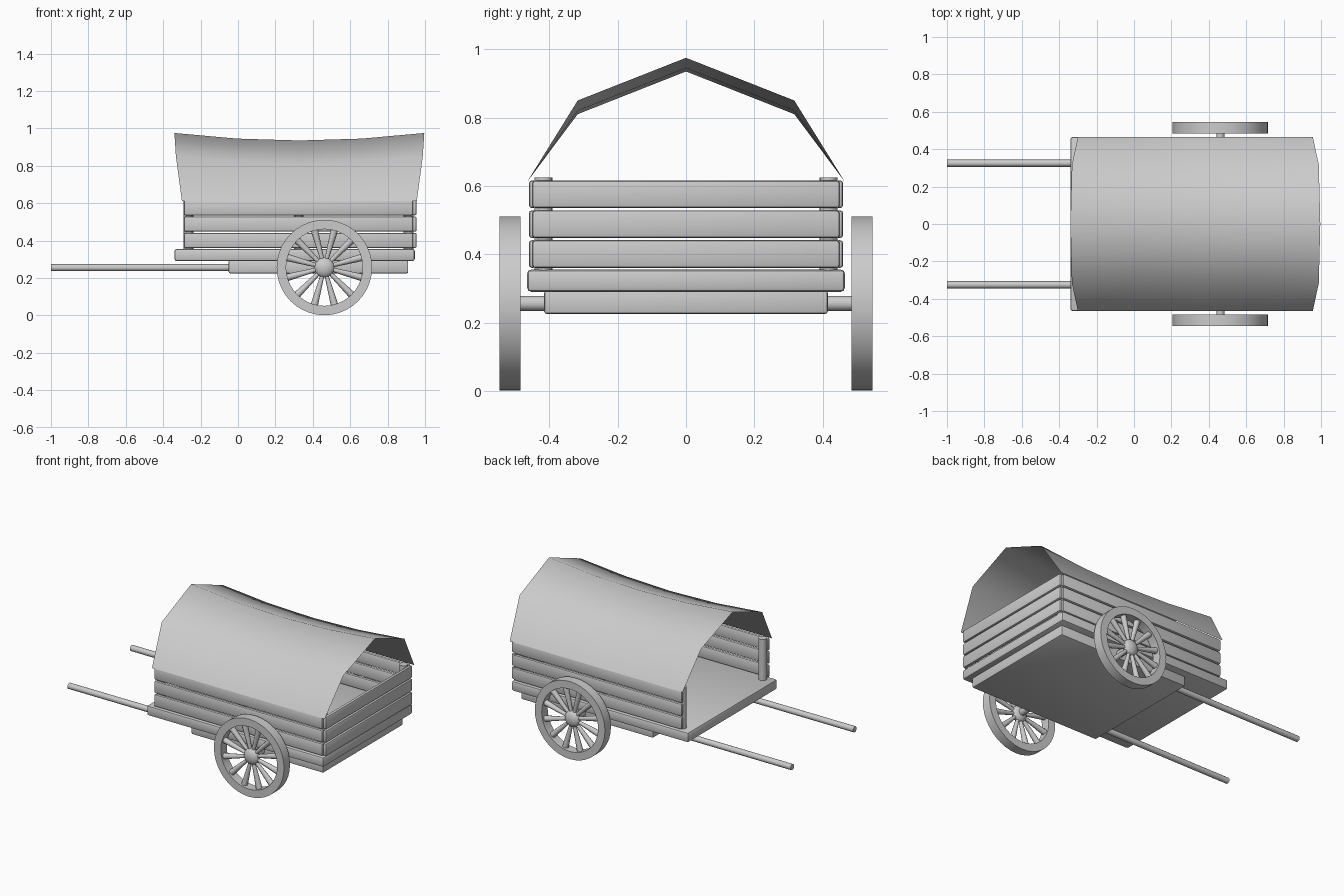
import bpy, bmesh, math
from mathutils import Matrix, Vector

cube = bpy.data.objects.get("Cube")
if cube:
    bpy.data.objects.remove(cube)

wood = bpy.data.materials.new("plain grey")
wood.use_nodes = True
GREY = (0.6, 0.6, 0.6, 1)
wood.diffuse_color = GREY
wood.node_tree.nodes["Principled BSDF"].inputs["Base Color"].default_value = GREY


def finish(name, bm, smooth=40):
    bmesh.ops.recalc_face_normals(bm, faces=bm.faces)
    mesh = bpy.data.meshes.new(name)
    bm.to_mesh(mesh)
    bm.free()
    mesh.materials.append(wood)
    ob = bpy.data.objects.new(name, mesh)
    bpy.context.collection.objects.link(ob)
    bpy.ops.object.select_all(action='DESELECT')
    ob.select_set(True)
    bpy.context.view_layer.objects.active = ob
    bpy.ops.object.shade_smooth_by_angle(angle=math.radians(smooth))
    return ob


def board(name, x, y, z, bevel):
    """Box from (min, max) ranges with rounded edges."""
    bm = bmesh.new()
    bmesh.ops.create_cube(bm, size=1)
    for v in bm.verts:
        v.co = [r[0] if c < 0 else r[1] for c, r in zip(v.co, (x, y, z))]
    bmesh.ops.bevel(bm, geom=bm.edges[:], offset=bevel, segments=2,
                    profile=0.5, affect='EDGES')
    return finish(name, bm)


def add_rod(bm, a, b, r1, r2, sides):
    a, b = Vector(a), Vector(b)
    d = b - a
    m = Matrix.Translation((a + b) / 2) @ d.to_track_quat('Z', 'Y').to_matrix().to_4x4()
    bmesh.ops.create_cone(bm, cap_ends=True, segments=sides, radius1=r1,
                          radius2=r2, depth=d.length, matrix=m)


def rod(name, a, b, r, sides=16):
    bm = bmesh.new()
    add_rod(bm, a, b, r, r, sides)
    return finish(name, bm)


# Bed and the frame below it
board("bed", (-0.34, 0.945), (-0.465, 0.465), (0.29, 0.355), 0.012)
board("under_frame", (-0.05, 0.91), (-0.415, 0.415), (0.225, 0.295), 0.008)

# Plank walls: two sides and the closed rear end
for i in range(3):
    z = (0.36 + 0.0875 * i, 0.441 + 0.0875 * i)
    for s, side in ((-1, "right"), (1, "left")):
        y = sorted((s * 0.438, s * 0.46))
        board(f"{side}_plank_{i + 1}", (-0.29, 0.935), y, z, 0.009)
    board(f"end_plank_{i + 1}", (0.932, 0.955), (-0.45, 0.45), z, 0.009)

# Posts, pull shafts
for s, side in ((-1, "right"), (1, "left")):
    for x, place in ((-0.265, "front"), (0.325, "middle"), (0.912, "rear")):
        rod(f"{side}_{place}_post", (x, s * 0.417, 0.35), (x, s * 0.417, 0.625), 0.026)
    rod(f"{side}_shaft", (-1, s * 0.325, 0.255), (0, s * 0.325, 0.255), 0.019, 12)

# Axle and spoked wheels
CX, CZ, SPOKES = 0.462, 0.256, 12
rod("axle", (CX, -0.5, CZ), (CX, 0.5, CZ), 0.022)


def wheel(name, y):
    bm = bmesh.new()
    # rim as a spun rectangle
    ring = [bm.verts.new((CX + r, y + w, CZ)) for r, w in
            ((0.205, -0.031), (0.255, -0.031), (0.255, 0.031), (0.205, 0.031))]
    edges = [bm.edges.new((ring[i], ring[(i + 1) % 4])) for i in range(4)]
    bmesh.ops.spin(bm, geom=ring + edges, cent=(CX, y, CZ), axis=(0, 1, 0),
                   angle=2 * math.pi, steps=40, use_merge=True)
    bmesh.ops.remove_doubles(bm, verts=bm.verts, dist=0.0005)
    # spokes, widening outwards
    for i in range(SPOKES):
        a = 2 * math.pi * (i + 0.5) / SPOKES
        d = Vector((math.cos(a), 0, math.sin(a)))
        c = Vector((CX, y, CZ))
        add_rod(bm, c + d * 0.03, c + d * 0.215, 0.01, 0.02, 10)
    # domed hub
    hub = Matrix.Translation((CX, y, CZ)) @ Matrix.Rotation(math.pi / 2, 4, 'X')
    bmesh.ops.create_uvsphere(bm, u_segments=20, v_segments=12, radius=1,
                              matrix=hub @ Matrix.Diagonal((0.054, 0.054, 0.031, 1)))
    return finish(name, bm)


wheel("right_wheel", -0.515)
wheel("left_wheel", 0.515)

# Sagging cloth cover: folded arch swept along the bed, flaring at its ends
bm = bmesh.new()
arch = ((-0.465, 0.612, 0), (-0.317, 0.81, 0.8), (0, 0.935, 1),
        (0.317, 0.81, 0.8), (0.465, 0.612, 0))
rows = []
for t in (-1, -0.5, 0, 0.5, 1):
    rows.append([bm.verts.new((0.328 + t * (0.628 + 0.04 * f), y,
                               z + 0.04 * t * t * min(1, f * 1.25)))
                 for y, z, f in arch])
for a, b in zip(rows, rows[1:]):
    for i in range(4):
        bm.faces.new((a[i], b[i], b[i + 1], a[i + 1]))
finish("cover", bm, 80)
